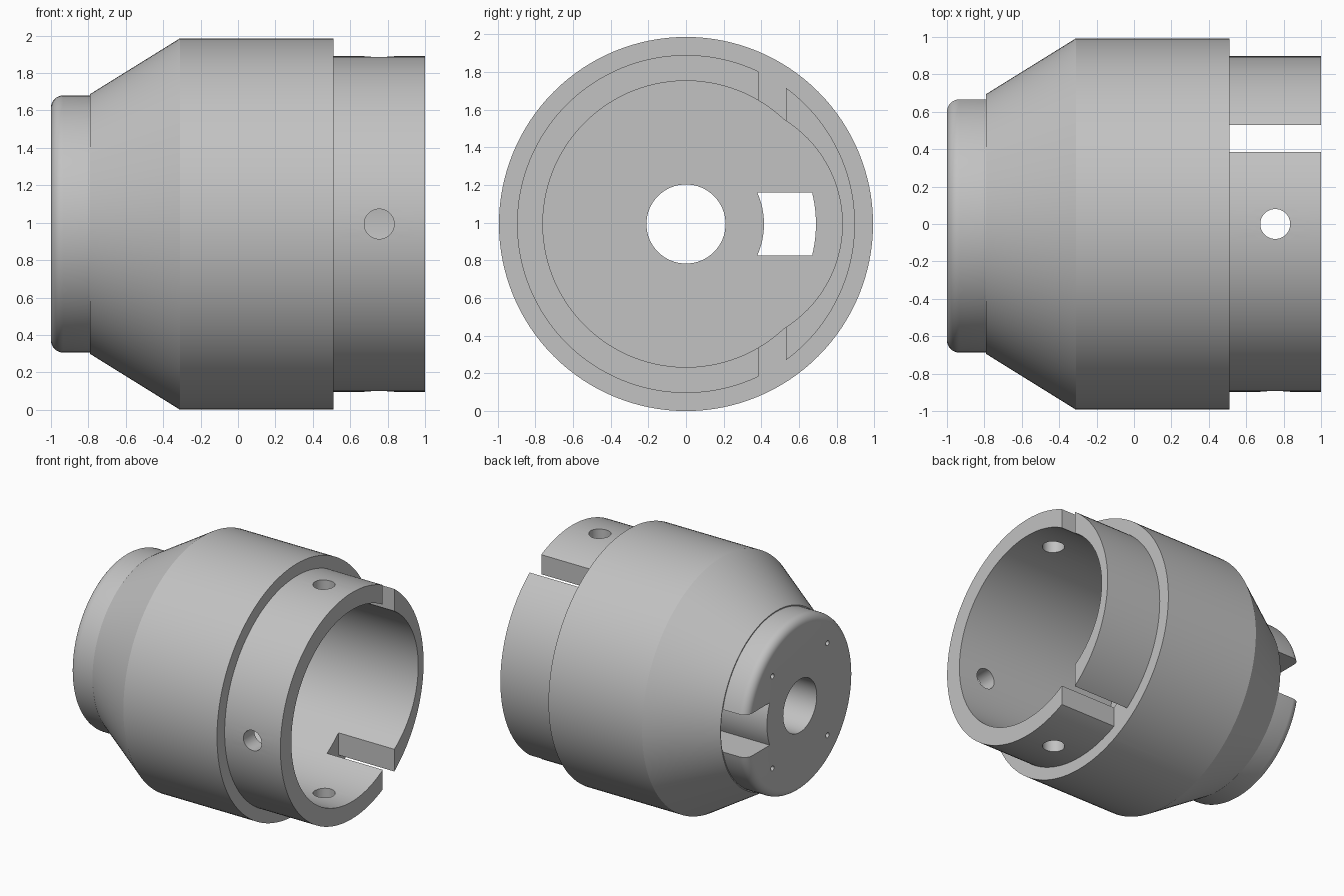
import bpy, bmesh, math
from mathutils import Vector

if "Cube" in bpy.data.objects:
    bpy.data.objects.remove(bpy.data.objects["Cube"], do_unlink=True)

AXIS_Z = 0.993      # height of the turning axis
SEGMENTS = 128

grey = bpy.data.materials.new("satin grey")
grey.use_nodes = True
grey.diffuse_color = (0.54, 0.54, 0.54, 1)
grey.node_tree.nodes["Principled BSDF"].inputs["Base Color"].default_value = (0.54, 0.54, 0.54, 1)


def loft(name, rings):
    """Skin a list of equal-length point rings and cap both ends."""
    bm = bmesh.new()
    loops = [[bm.verts.new(p) for p in ring] for ring in rings]
    n = len(loops[0])
    for a, b in zip(loops, loops[1:]):
        for i in range(n):
            j = (i + 1) % n
            bm.faces.new((a[i], a[j], b[j], b[i]))
    bm.faces.new(loops[0])
    bm.faces.new(loops[-1])
    bmesh.ops.recalc_face_normals(bm, faces=bm.faces)
    mesh = bpy.data.meshes.new(name)
    bm.to_mesh(mesh)
    bm.free()
    mesh.materials.append(grey)
    obj = bpy.data.objects.new(name, mesh)
    bpy.context.collection.objects.link(obj)
    return obj


def circle(radius, n):
    return [(radius * math.cos(math.tau * i / n), radius * math.sin(math.tau * i / n)) for i in range(n)]


def prism(name, outline, start, end, axis="x", centre=(0, 0, AXIS_Z)):
    """Extrude a 2D outline along an axis."""
    place = {"x": lambda u, v, w: (w, u, v),
             "y": lambda u, v, w: (u, w, v),
             "z": lambda u, v, w: (u, v, w)}[axis]
    c = Vector(centre)
    return loft(name, [[c + Vector(place(u, v, w)) for u, v in outline] for w in (start, end)])


# Turned outer body: rounded neck, cone, barrel and spigot
NECK, FILLET = 0.687, 0.065
profile = []
for k in range(9):
    a = math.pi / 2 * k / 8
    profile.append((-1 + FILLET * (1 - math.sin(a)), NECK - FILLET + FILLET * math.cos(a)))
profile.reverse()
profile = profile[::-1] if profile[0][1] > profile[-1][1] else profile
profile.sort(key=lambda p: p[1])
profile += [(-0.79, NECK), (-0.79, 0.695), (-0.31, 0.993),
            (0.511, 0.993), (0.511, 0.897), (1.0, 0.897)]
body = loft("housing_body", [[(x, u, AXIS_Z + v) for u, v in circle(r, SEGMENTS)] for x, r in profile])

cutters = []

# Main cavity, bulging toward the back with a smaller offset circle
cavity = []
for i in range(SEGMENTS):
    t = math.tau * (i + 0.5) / SEGMENTS
    bulge = 0.18 * math.cos(t) + math.sqrt(0.65 ** 2 - (0.18 * math.sin(t)) ** 2)
    r = max(0.76, bulge)
    cavity.append((r * math.cos(t), r * math.sin(t)))
cutters.append(prism("cavity_cutter", cavity, -0.4, 1.2))

# Centre bore
cutters.append(prism("bore_cutter", circle(0.21, 64), -1.2, 0))

# Arc-sided keyway through the neck
HALF = 0.168


def arc(radius, sign):
    a = math.asin(HALF / radius)
    return [(radius * math.cos(t), radius * math.sin(t))
            for t in (sign * a * (k / 6 - 1) for k in range(13))]


cutters.append(prism("keyway_cutter", arc(0.69, 1) + arc(0.414, -1), -1.2, -0.3))

# Slots across the spigot, top and bottom
slot = [(0.385, -1.2), (0.53, -1.2), (0.53, 1.2), (0.385, 1.2)]
cutters.append(prism("slot_cutter", slot, 0.511, 1.2))

# Radial holes: top and bottom together, and one at the front
cutters.append(prism("vertical_hole_cutter", circle(0.08, 40), -1.2, 1.2, "z", (0.755, 0, AXIS_Z)))
cutters.append(prism("front_hole_cutter", circle(0.08, 40), -1.2, -0.3, "y", (0.755, 0, AXIS_Z)))

# Four pin holes in the neck face
for sy in (-1, 1):
    for sz in (-1, 1):
        cutters.append(prism("pin_hole_cutter", circle(0.02, 16), -1.2, -0.8, "x",
                             (0, sy * 0.345, AXIS_Z + sz * 0.365)))

# Apply the cuts and discard the cutters
bpy.context.view_layer.objects.active = body
for cutter in cutters:
    cutter.hide_render = True
    mod = body.modifiers.new(cutter.name, "BOOLEAN")
    mod.operation = "DIFFERENCE"
    mod.solver = "EXACT"
    mod.object = cutter
    bpy.ops.object.modifier_apply(modifier=mod.name)
    bpy.data.objects.remove(cutter, do_unlink=True)

bpy.ops.object.select_all(action="DESELECT")
body.select_set(True)
bpy.ops.object.shade_smooth_by_angle(angle=math.radians(25))
